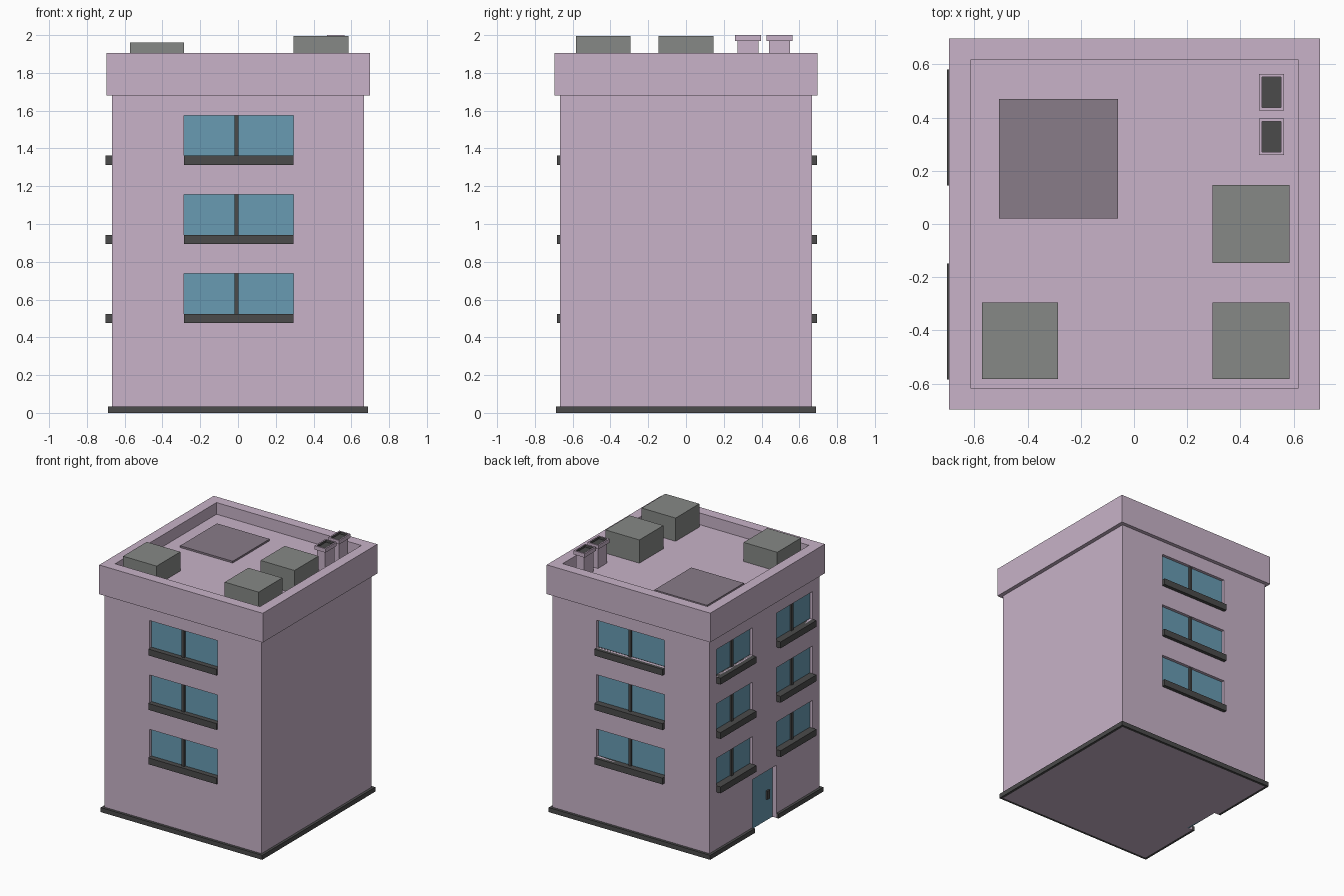
import bpy, bmesh, math
from mathutils import Matrix, Vector

if "Cube" in bpy.data.objects:
    bpy.data.objects.remove(bpy.data.objects["Cube"])


def material(name, r, g, b):
    m = bpy.data.materials.new(name)
    m.diffuse_color = (r, g, b, 1)
    m.use_nodes = True
    m.node_tree.nodes["Principled BSDF"].inputs["Base Color"].default_value = m.diffuse_color
    return m


PINK = material("pink_plaster", 0.58, 0.45, 0.58)
GLASS = material("blue_glass", 0.14, 0.33, 0.45)
DARK = material("dark_trim", 0.07, 0.07, 0.07)
GREY = material("grey_metal", 0.24, 0.25, 0.24)
HATCH = material("hatch_grey", 0.25, 0.20, 0.25)


def add_box(bm, lo, hi, angle=0):
    lo, hi = Vector(lo), Vector(hi)
    mat = (Matrix.Rotation(angle, 4, 'Z') @ Matrix.Translation((lo + hi) / 2)
           @ Matrix.Diagonal((*(hi - lo), 1)))
    return bmesh.ops.create_cube(bm, size=1, matrix=mat)["verts"]


def finish(bm, name, *mats):
    bmesh.ops.recalc_face_normals(bm, faces=bm.faces[:])
    me = bpy.data.meshes.new(name)
    bm.to_mesh(me)
    bm.free()
    for m in mats:
        me.materials.append(m)
    ob = bpy.data.objects.new(name, me)
    bpy.context.collection.objects.link(ob)
    return ob


def box(name, lo, hi, mat, angle=0):
    bm = bmesh.new()
    add_box(bm, lo, hi, angle)
    return finish(bm, name, mat)


def hollow_box(name, lo, hi, rim, depth, mat, inner=None):
    """Box whose top is inset by rim and pushed down by depth."""
    bm = bmesh.new()
    add_box(bm, lo, hi)
    top = max(bm.faces, key=lambda f: f.calc_center_median().z)
    bmesh.ops.inset_region(bm, faces=[top], thickness=rim)
    ext = bmesh.ops.extrude_discrete_faces(bm, faces=[top])["faces"][0]
    bmesh.ops.translate(bm, verts=ext.verts[:], vec=(0, 0, -depth))
    if inner:
        ext.material_index = 1
        for e in ext.edges:
            for f in e.link_faces:
                f.material_index = 1
    return finish(bm, name, mat, *([inner] if inner else []))


W = 0.668        # half width of the walls
RECESS = 0.025   # depth of window openings
cut = bmesh.new()


def window(name, cu, half, z, angle, out):
    """Opening, glass, mullion and sill on a wall; local -y faces outward."""
    a, b = cu - half, cu + half
    add_box(cut, (a, -W - 0.1, z), (b, -W + RECESS, z + 0.213), angle)
    box(name + "_glass", (a, -W + RECESS - 0.002, z), (b, -W + RECESS + 0.01, z + 0.213), GLASS, angle)
    m = cu - 0.013
    box(name + "_mullion", (m - 0.011, -W + 0.008, z), (m + 0.011, -W + RECESS, z + 0.213), DARK, angle)
    box(name + "_sill", (a, -out, z - 0.049), (b, -W + RECESS, z), DARK, angle)


# Windows on front, back and entrance (-x) walls, three floors
for i, z in enumerate((0.524, 0.943, 1.362)):
    window(f"front_window_{i}", 0.005, 0.29, z, 0, 0.684)
    window(f"back_window_{i}", -0.005, 0.29, z, math.pi, 0.694)
    for side, u in (("left", -0.363), ("right", 0.367)):
        window(f"entrance_{side}_window_{i}", u, 0.218, z, -math.pi / 2, 0.702)

# Entrance door in its recess
D = 0.145
add_box(cut, (-W - 0.1, -D, -0.1), (-W + 0.035, D, 0.405))
box("door", (-W + 0.033, -D, 0), (-W + 0.045, D, 0.405), GLASS)
box("door_handle", (-W + 0.018, -0.095, 0.165), (-W + 0.035, -0.065, 0.23), DARK)

# Walls with openings cut out
walls = box("walls", (-W, -W, 0), (W, W, 1.68), PINK)
cutter = finish(cut, "opening_cutter", PINK)
cutter.hide_render = True
mod = walls.modifiers.new("openings", 'BOOLEAN')
mod.operation, mod.solver, mod.object = 'DIFFERENCE', 'EXACT', cutter
bpy.context.view_layer.objects.active = walls
bpy.ops.object.modifier_apply(modifier=mod.name)
bpy.data.objects.remove(cutter)

# Plinth strip, interrupted at the door
o, n = 0.688, W
pts = [(-o, D), (-o, o), (o, o), (o, -o), (-o, -o), (-o, -D),
       (-n, -D), (-n, -n), (n, -n), (n, n), (-n, n), (-n, D)]
bm = bmesh.new()
face = bm.faces.new([bm.verts.new((x, y, 0)) for x, y in pts])
ext = bmesh.ops.extrude_face_region(bm, geom=[face])["geom"]
bmesh.ops.translate(bm, verts=[v for v in ext if isinstance(v, bmesh.types.BMVert)], vec=(0, 0, 0.035))
finish(bm, "plinth", DARK)

# Parapet with sunken roof
ROOF = 1.815
hollow_box("parapet_roof", (-0.695, -0.697, 1.68), (0.699, 0.697, 1.905), 0.113, 1.905 - ROOF, PINK)

# Rooftop units and hatch
box("roof_unit_left", (-0.571, -0.583, ROOF), (-0.285, -0.295, 1.962), GREY)
box("roof_unit_right", (0.295, -0.583, ROOF), (0.584, -0.295, 1.994), GREY)
box("roof_unit_middle", (0.295, -0.146, ROOF), (0.584, 0.146, 1.994), GREY)
box("roof_hatch", (-0.508, 0.021, ROOF), (-0.06, 0.47, ROOF + 0.014), HATCH)

# Two chimneys with hollow caps
for i, y in enumerate((0.328, 0.495)):
    box(f"chimney_shaft_{i}", (0.482, y - 0.056, ROOF), (0.552, y + 0.056, 1.972), PINK)
    hollow_box(f"chimney_cap_{i}", (0.47, y - 0.068, 1.97), (0.563, y + 0.068, 2.0), 0.016, 0.018, PINK, DARK)
